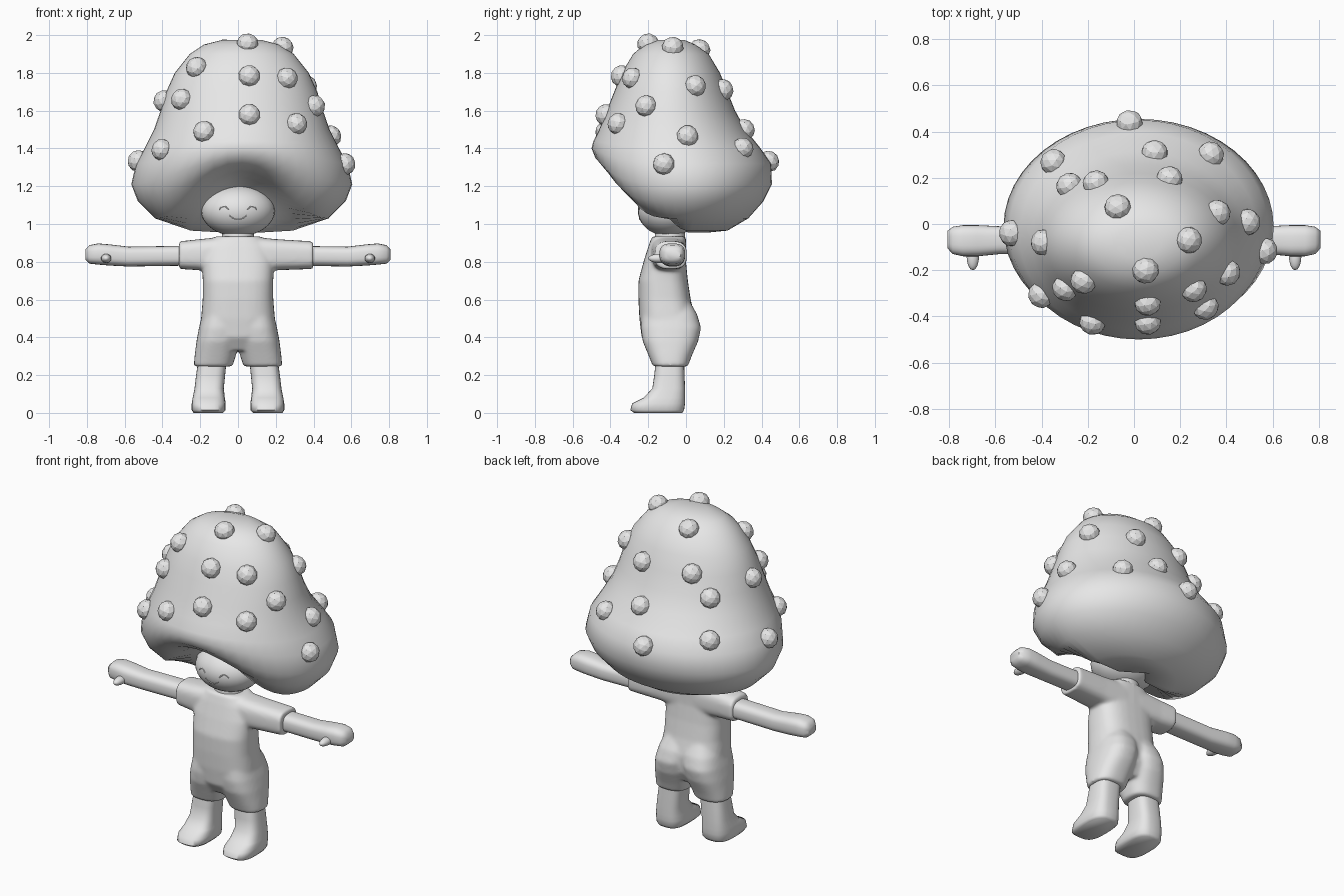
import bpy, bmesh, math
from mathutils import Vector, Matrix
from mathutils.bvhtree import BVHTree

cube = bpy.data.objects.get("Cube")
if cube:
    bpy.data.objects.remove(cube)

GREY = (0.8, 0.8, 0.8, 1.0)
clay = bpy.data.materials.new("plain_grey")
clay.use_nodes = True
clay.diffuse_color = GREY
for node in clay.node_tree.nodes:
    if node.type == "BSDF_PRINCIPLED":
        node.inputs["Base Color"].default_value = GREY


def add_object(name, data):
    obj = bpy.data.objects.new(name, data)
    data.materials.append(clay)
    bpy.context.collection.objects.link(obj)
    return obj


def finish(name, bm, smooth=True, sharp=50):
    bmesh.ops.recalc_face_normals(bm, faces=bm.faces)
    mesh = bpy.data.meshes.new(name)
    bm.to_mesh(mesh)
    bm.free()
    if smooth:
        mesh.shade_smooth()
        mesh.set_sharp_from_angle(angle=math.radians(sharp))
    return add_object(name, mesh)


def loft(bm, rings, axis="z", power=2.0, count=32):
    """Skin rounded sections: (position, a0, a1, b0, b1, front lift, lift power)."""
    loops = []
    for pos, a0, a1, b0, b1, *lift in rings:
        loop = []
        for i in range(count):
            angle = math.tau * i / count
            c, s = math.cos(angle), math.sin(angle)
            a = (a0 + a1) / 2 + (a1 - a0) / 2 * math.copysign(abs(c) ** (2 / power), c)
            b = (b0 + b1) / 2 + (b1 - b0) / 2 * math.copysign(abs(s) ** (2 / power), s)
            rise = lift[0] * max(0.0, -s) ** lift[1] if lift else 0
            co = (a, b, pos + rise) if axis == "z" else (pos, a, b)
            loop.append(bm.verts.new(co))
        loops.append(loop)
    for low, high in zip(loops, loops[1:]):
        for i in range(count):
            j = (i + 1) % count
            bm.faces.new((low[i], low[j], high[j], high[i]))
    bm.faces.new(loops[0][::-1])
    bm.faces.new(loops[-1])


def mirror(obj):
    obj.modifiers.new("mirror", "MIRROR").use_axis[0] = True


# Mushroom cap: side lobes hang low, the front rim lifts over a hollow for the face
profile = [  # z, half width, front y, back y, front lift, lift power
    (0.955, 0.10, -0.10, 0.12, 0.22, 1),
    (0.965, 0.27, -0.22, 0.22, 0.28, 1.6),
    (1.03, 0.46, -0.34, 0.33, 0.25, 4.5),
    (1.12, 0.55, -0.43, 0.41, 0.19, 4.5),
    (1.21, 0.585, -0.48, 0.455, 0.14, 4),
    (1.32, 0.56, -0.50, 0.45, 0.08, 3),
    (1.40, 0.515, -0.49, 0.395, 0.04, 2),
    (1.50, 0.465, -0.46, 0.315, 0, 1),
    (1.60, 0.43, -0.42, 0.26, 0, 1),
    (1.70, 0.40, -0.38, 0.22, 0, 1),
    (1.80, 0.355, -0.34, 0.18, 0, 1),
    (1.90, 0.275, -0.28, 0.12, 0, 1),
    (1.95, 0.20, -0.22, 0.05, 0, 1),
    (1.975, 0.10, -0.15, -0.01, 0, 1),
]
bm = bmesh.new()
loft(bm, [(z, 0.02 - w, 0.02 + w, y0, y1, up, p) for z, w, y0, y1, up, p in profile], count=48)
bmesh.ops.recalc_face_normals(bm, faces=bm.faces)
surface = BVHTree.FromBMesh(bm)
finish("mushroom_cap", bm, sharp=100)

# Faceted knobs seated on the cap, positions in hundredths
knobs = [
    (-2, 45, 134), (-37, 29, 141), (34, 31, 141), (9, 31, 150),
    (-29, 18, 160), (-17, 19, 172), (16, 22, 172), (-7, 7, 192),
    (38, 6, 174), (50, 1, 147), (-54, -4, 134), (-42, -8, 166),
    (58, -12, 132), (24, -7, 194), (5, -20, 195), (42, -22, 163),
    (-23, -26, 184), (-30, -28, 166), (-42, -32, 140), (27, -30, 178),
    (31, -36, 153), (6, -36, 179), (6, -43, 158), (-19, -45, 150),
]
bm = bmesh.new()
for knob in knobs:
    spot, normal, _, _ = surface.find_nearest(Vector(knob) / 100)
    turn = normal.to_track_quat("Z", "Y").to_matrix().to_4x4()
    place = Matrix.Translation(spot) @ turn @ Matrix.Diagonal((1, 1, 0.92, 1))
    bmesh.ops.create_icosphere(bm, subdivisions=2, radius=0.058, matrix=place)
finish("cap_knobs", bm, smooth=False)

# Head
HEAD = Vector((0, -0.09, 1.07))
SIZE = Vector((0.195, 0.165, 0.135))
bm = bmesh.new()
bmesh.ops.create_uvsphere(
    bm, u_segments=32, v_segments=20, radius=1,
    matrix=Matrix.Translation(HEAD) @ Matrix.Diagonal((*SIZE, 1)))
finish("head", bm)


# Smile and closed eyes: fine arcs lying on the face
def face_arc(name, cx, cz, half, bend):
    curve = bpy.data.curves.new(name, "CURVE")
    curve.dimensions = "3D"
    curve.bevel_depth = 0.003
    curve.bevel_resolution = 1
    line = curve.splines.new("POLY")
    line.points.add(8)
    for i, point in enumerate(line.points):
        t = i / 4 - 1
        x, z = cx + half * t, cz + bend * (1 - t * t)
        depth = 1 - (x / SIZE.x) ** 2 - ((z - HEAD.z) / SIZE.z) ** 2
        point.co = (x, HEAD.y - SIZE.y * math.sqrt(depth), z, 1)
    add_object(name, curve)


face_arc("smile", 0, 1.045, 0.045, -0.022)
face_arc("left_eye", 0.075, 1.075, 0.025, 0.018)
face_arc("right_eye", -0.075, 1.075, 0.025, 0.018)

# Neck
bm = bmesh.new()
loft(bm, [(0.88, -0.09, 0.09, -0.17, 0.0), (1.0, -0.08, 0.08, -0.16, -0.01)])
finish("neck", bm)

# Clothes: torso, sleeves and short trouser legs fused into one soft suit
bm = bmesh.new()
torso = [(0.33, 0.11, -0.19, 0.01), (0.40, 0.17, -0.235, 0.045), (0.50, 0.196, -0.247, 0.05),
         (0.60, 0.187, -0.252, 0.025), (0.70, 0.187, -0.252, 0.01), (0.80, 0.19, -0.225, 0.0),
         (0.88, 0.17, -0.20, 0.0), (0.935, 0.12, -0.18, 0.0)]
loft(bm, [(z, -w, w, y0, y1) for z, w, y0, y1 in torso], power=2.7)
shorts = [(0.245, 0.03, 0.235, -0.175, 0.01), (0.30, 0.012, 0.23, -0.197, 0.03),
          (0.38, -0.01, 0.22, -0.23, 0.065), (0.45, -0.02, 0.207, -0.24, 0.08),
          (0.52, -0.03, 0.19, -0.235, 0.06), (0.60, -0.01, 0.15, -0.20, 0.015)]
for side, cuff in ((1, 0.398), (-1, 0.313)):
    loft(bm, [(z, *sorted((side * x0, side * x1)), y0, y1) for z, x0, x1, y0, y1 in shorts], power=2.5)
    loft(bm, [(side * 0.05, -0.19, 0.0, 0.74, 0.935), (side * 0.2, -0.18, 0.0, 0.755, 0.92),
              (side * cuff, -0.165, 0.005, 0.762, 0.908)], axis="x", power=3)
suit = finish("clothes", bm)
fuse = suit.modifiers.new("fuse", "REMESH")
fuse.mode = "VOXEL"
fuse.voxel_size = 0.009
fuse.use_smooth_shade = True
soften = suit.modifiers.new("soften", "SMOOTH")
soften.factor = 0.5
soften.iterations = 12

# Arms with mitten hands
bm = bmesh.new()
loft(bm, [(0.25, -0.135, -0.01, 0.78, 0.885), (0.58, -0.13, -0.01, 0.775, 0.88),
          (0.68, -0.14, -0.005, 0.78, 0.892), (0.74, -0.14, -0.005, 0.785, 0.897),
          (0.785, -0.13, -0.012, 0.79, 0.888), (0.808, -0.105, -0.03, 0.81, 0.865)],
     axis="x", power=2.8)
mirror(finish("arms", bm))

# Thumbs
bm = bmesh.new()
bmesh.ops.create_uvsphere(
    bm, u_segments=16, v_segments=12, radius=1,
    matrix=Matrix.Translation((0.698, -0.14, 0.818)) @ Matrix.Diagonal((0.027, 0.06, 0.024, 1)))
mirror(finish("thumbs", bm))

# Legs and feet
bm = bmesh.new()
loft(bm, [(0.0, 0.08, 0.235, -0.275, -0.02), (0.015, 0.065, 0.245, -0.295, -0.01),
          (0.05, 0.065, 0.245, -0.285, -0.005), (0.08, 0.07, 0.24, -0.225, -0.005),
          (0.13, 0.075, 0.23, -0.178, -0.005), (0.20, 0.068, 0.222, -0.168, -0.008),
          (0.28, 0.06, 0.21, -0.16, -0.01)], power=3)
mirror(finish("legs_and_feet", bm, sharp=65))
